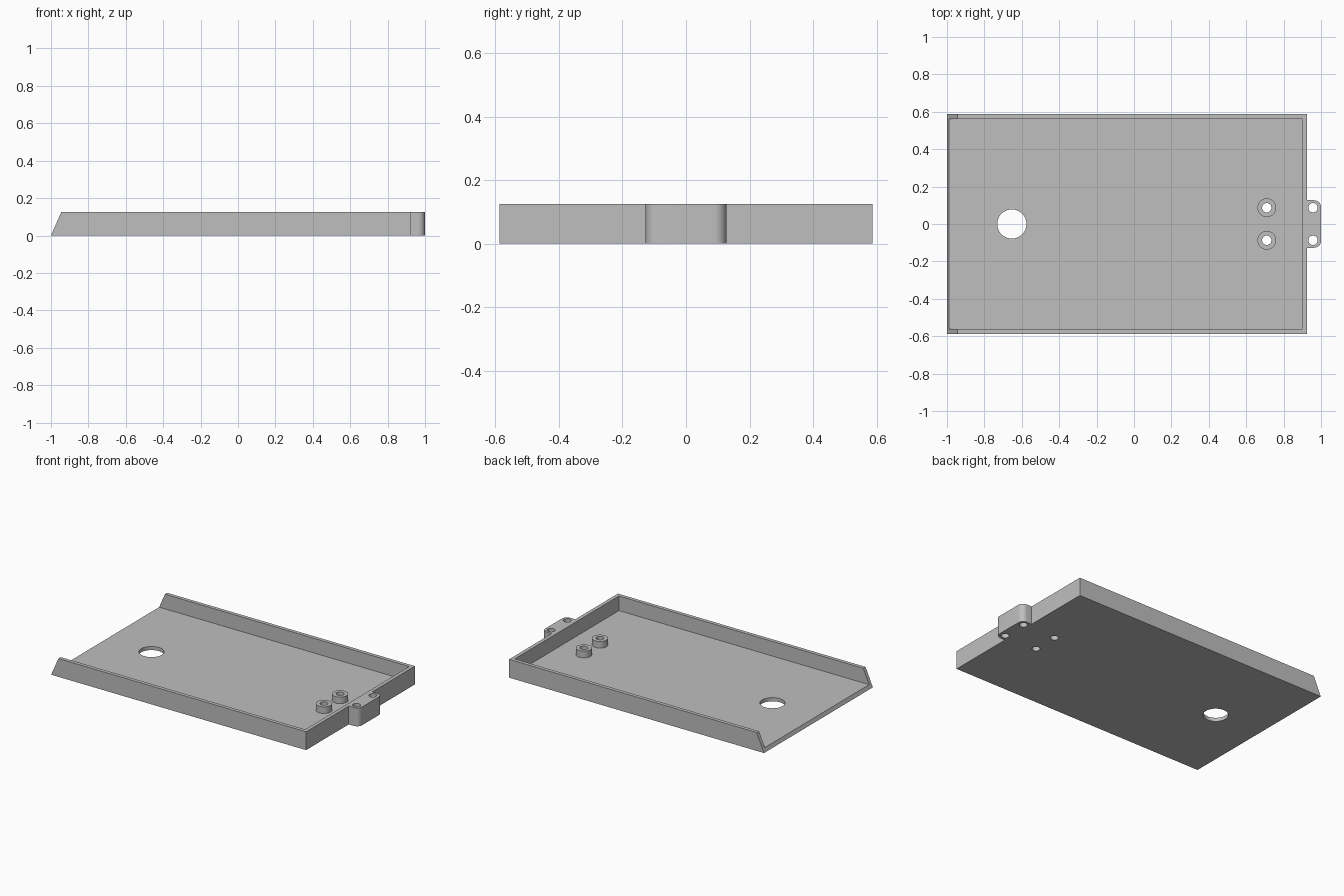
import bpy, bmesh, math
from mathutils import Vector

if "Cube" in bpy.data.objects:
    bpy.data.objects.remove(bpy.data.objects["Cube"])

grey = bpy.data.materials.new("light grey")
grey.use_nodes = True
COLOUR = (0.52, 0.52, 0.52, 1)
grey.diffuse_color = COLOUR
grey.node_tree.nodes["Principled BSDF"].inputs["Base Color"].default_value = COLOUR

LENGTH_END, HALF_W, HEIGHT, THICK = 0.925, 0.587, 0.125, 0.025
HOLE_Y, HOLE_R = 0.087, 0.025
BOSS_X, TAB_HOLE_X = 0.71, 0.957


def prism(name, outline, sweep):
    """Extrude a closed outline of 3D points along a sweep vector."""
    bm = bmesh.new()
    face = bm.faces.new([bm.verts.new(p) for p in outline])
    out = bmesh.ops.extrude_face_region(bm, geom=[face])
    verts = [v for v in out["geom"] if isinstance(v, bmesh.types.BMVert)]
    bmesh.ops.translate(bm, verts=verts, vec=Vector(sweep))
    bmesh.ops.recalc_face_normals(bm, faces=bm.faces)
    mesh = bpy.data.meshes.new(name)
    bm.to_mesh(mesh)
    bm.free()
    mesh.materials.append(grey)
    obj = bpy.data.objects.new(name, mesh)
    bpy.context.collection.objects.link(obj)
    return obj


def arc(x, y, r, z, start=0, end=360, steps=48):
    angles = [math.radians(start + (end - start) * i / steps) for i in range(steps + 1)]
    return [(x + r * math.cos(a), y + r * math.sin(a), z) for a in angles]


def cylinder(name, x, y, r, z0, z1):
    return prism(name, arc(x, y, r, z0)[:-1], (0, 0, z1 - z0))


def cut(obj, *cutters):
    """Subtract the cutters from the object and shade the result."""
    bpy.ops.object.select_all(action="DESELECT")
    bpy.context.view_layer.objects.active = obj
    obj.select_set(True)
    for cutter in cutters:
        mod = obj.modifiers.new("cut", "BOOLEAN")
        mod.operation, mod.solver, mod.object = "DIFFERENCE", "EXACT", cutter
        bpy.ops.object.modifier_apply(modifier=mod.name)
        bpy.data.objects.remove(cutter)
    bpy.ops.object.shade_smooth_by_angle(angle=math.radians(30))


def drill(x, y, r=HOLE_R):
    return cylinder("drill", x, y, r, -0.1, 0.3)


# Tray with a sloped open end, hollowed out and drilled
side = [(-1, 0), (LENGTH_END, 0), (LENGTH_END, HEIGHT), (-0.945, HEIGHT)]
tray = prism("tray", [(x, -HALF_W, z) for x, z in side], (0, 2 * HALF_W, 0))
inner_x, inner_y = LENGTH_END - THICK, HALF_W - THICK
hollow = prism("hollow", [(-1.2, -inner_y, THICK), (inner_x, -inner_y, THICK),
                          (inner_x, inner_y, THICK), (-1.2, inner_y, THICK)], (0, 0, 0.3))
cut(tray, hollow, drill(-0.653, 0, 0.078), drill(BOSS_X, HOLE_Y), drill(BOSS_X, -HOLE_Y))

# Ring-shaped screw bosses on the floor
for label, y in (("left", HOLE_Y), ("right", -HOLE_Y)):
    boss = cylinder(label + "_screw_boss", BOSS_X, y, 0.05, THICK, 0.07)
    cut(boss, drill(BOSS_X, y))

# Mounting tab with rounded outer corners
TAB_Y, R = 0.127, 0.037
outline = [(LENGTH_END, -TAB_Y, 0)]
outline += arc(1 - R, -TAB_Y + R, R, 0, -90, 0, 12)
outline += arc(1 - R, TAB_Y - R, R, 0, 0, 90, 12)
outline += [(LENGTH_END, TAB_Y, 0)]
tab = prism("mounting_tab", outline, (0, 0, HEIGHT))
cut(tab, drill(TAB_HOLE_X, HOLE_Y), drill(TAB_HOLE_X, -HOLE_Y))
